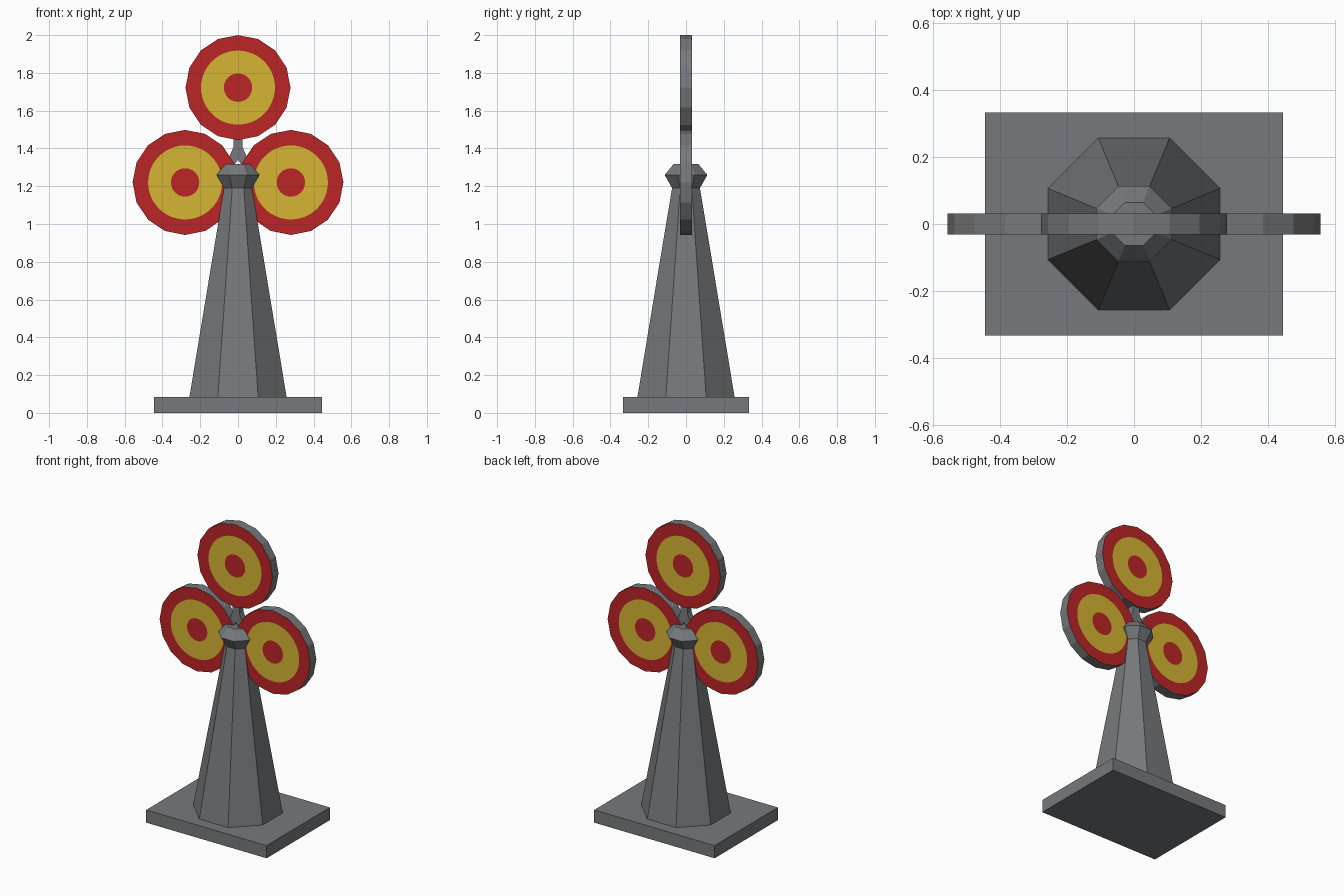
import bpy, bmesh, math

if "Cube" in bpy.data.objects:
    bpy.data.objects.remove(bpy.data.objects["Cube"])


def material(name, rgb):
    m = bpy.data.materials.new(name)
    m.diffuse_color = (*rgb, 1)
    m.use_nodes = True
    m.node_tree.nodes["Principled BSDF"].inputs["Base Color"].default_value = m.diffuse_color
    return m


GREY = material("stone grey", (0.18, 0.19, 0.2))
RED = material("target red", (0.5, 0.018, 0.02))
YELLOW = material("target yellow", (0.66, 0.46, 0.032))


def finish(name, bm, mats):
    bmesh.ops.recalc_face_normals(bm, faces=bm.faces[:])
    me = bpy.data.meshes.new(name)
    bm.to_mesh(me)
    bm.free()
    for m in mats:
        me.materials.append(m)
    ob = bpy.data.objects.new(name, me)
    bpy.context.collection.objects.link(ob)
    return ob


def bridge(bm, a, b, mat=0):
    n = len(a)
    for i in range(n):
        f = bm.faces.new((a[i], a[(i + 1) % n], b[(i + 1) % n], b[i]))
        f.material_index = mat


def octagon_tower(name, profile):
    """Stack of octagons, flats facing the axes; profile = (apothem, z)."""
    bm = bmesh.new()
    rings = []
    for apothem, z in profile:
        r = apothem / math.cos(math.pi / 8)
        rings.append([bm.verts.new((r * math.cos((k + 0.5) * math.pi / 4),
                                    r * math.sin((k + 0.5) * math.pi / 4), z))
                      for k in range(8)])
    for a, b in zip(rings, rings[1:]):
        bridge(bm, a, b)
    bm.faces.new(rings[0])
    bm.faces.new(rings[-1])
    return finish(name, bm, [GREY])


def target_disc(name, cx, cz, radius=0.278, half=0.032, sides=16, sub=3):
    """16-sided disc with round coloured rings cut into both faces."""
    bm = bmesh.new()
    n = sides * sub
    step = 2 * math.pi / sides

    def ring(r, y, faceted):
        verts = []
        for i in range(n):
            a = 2 * math.pi * i / n
            rr = r
            if faceted:  # stay on the straight edge of the polygon
                rr = r * math.cos(step / 2) / math.cos(a % step - step / 2) if i % sub else r
            verts.append(bm.verts.new((cx + rr * math.cos(a), y, cz + rr * math.sin(a))))
        return verts

    rims = []
    for y in (-half, half):
        rim, mid, core = ring(radius, y, True), ring(0.196, y, False), ring(0.075, y, False)
        bridge(bm, rim, mid, 1)
        bridge(bm, mid, core, 2)
        bm.faces.new(core).material_index = 1
        rims.append(rim)
    bridge(bm, rims[0], rims[1], 0)
    return finish(name, bm, [GREY, RED, YELLOW])


# base slab
bm = bmesh.new()
bmesh.ops.create_cube(bm, size=1)
for v in bm.verts:
    v.co = (v.co.x * 0.892, v.co.y * 0.668, (v.co.z + 0.5) * 0.085)
finish("base_slab", bm, [GREY])

# tapered column and its collar
octagon_tower("column", [(0.258, 0.08), (0.074, 1.19)])
octagon_tower("collar", [(0.074, 1.19), (0.113, 1.26), (0.065, 1.318)])

# three target discs
target_disc("top_disc", 0, 1.722)
target_disc("left_disc", -0.28, 1.22)
target_disc("right_disc", 0.28, 1.22)

# forked stem joining the discs
half_profile = [(0.025, 1.47), (0.025, 1.405), (0.045, 1.36), (0.07, 1.31), (0.022, 1.31)]
outline = half_profile + [(0, 1.34)] + [(-x, z) for x, z in reversed(half_profile)]
bm = bmesh.new()
front, back = ([bm.verts.new((x, y, z)) for x, z in outline] for y in (-0.022, 0.022))
bridge(bm, front, back)
bm.faces.new(front)
bm.faces.new(back)
finish("forked_stem", bm, [GREY])
